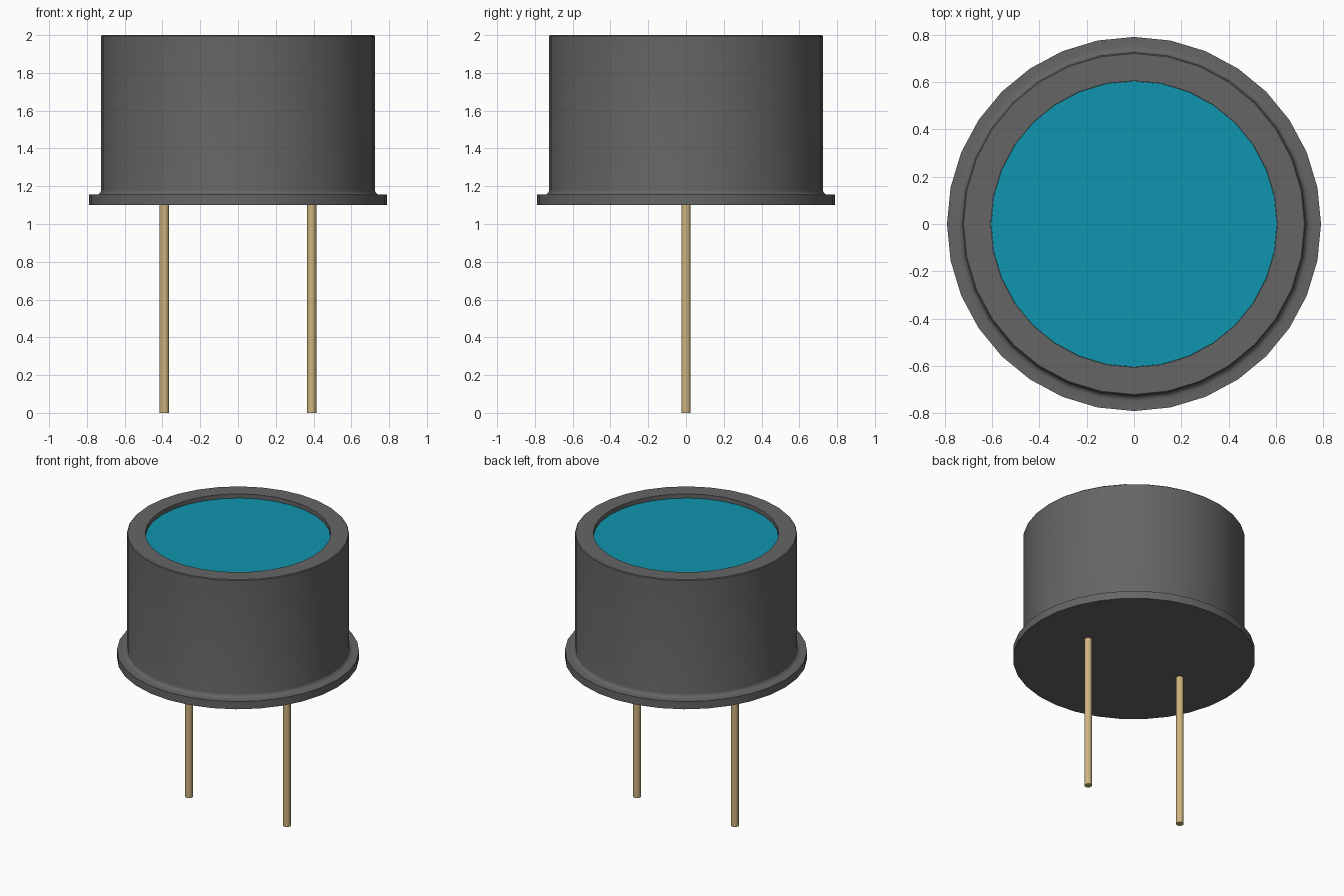
import bpy
import bmesh
import math

if "Cube" in bpy.data.objects:
    bpy.data.objects.remove(bpy.data.objects["Cube"])

SIDES = 32


def make_material(name, rgb):
    mat = bpy.data.materials.new(name)
    mat.use_nodes = True
    color = (*rgb, 1.0)
    mat.diffuse_color = color
    mat.node_tree.nodes["Principled BSDF"].inputs["Base Color"].default_value = color
    return mat


def lathe(name, profile, mat, sides=SIDES, location=(0, 0, 0)):
    """Revolve (radius, height) points around z; radius 0 closes an end."""
    bm = bmesh.new()
    verts = [bm.verts.new((r, 0, z)) for r, z in profile]
    edges = [bm.edges.new(pair) for pair in zip(verts, verts[1:])]
    bmesh.ops.spin(bm, geom=verts + edges, cent=(0, 0, 0), axis=(0, 0, 1),
                   angle=math.tau, steps=sides, use_duplicate=False)
    bmesh.ops.remove_doubles(bm, verts=bm.verts, dist=0.0005)
    bmesh.ops.recalc_face_normals(bm, faces=bm.faces)
    mesh = bpy.data.meshes.new(name)
    bm.to_mesh(mesh)
    bm.free()
    mesh.materials.append(mat)
    obj = bpy.data.objects.new(name, mesh)
    obj.location = location
    bpy.context.collection.objects.link(obj)
    bpy.ops.object.select_all(action="DESELECT")
    obj.select_set(True)
    bpy.context.view_layer.objects.active = obj
    bpy.ops.object.shade_smooth_by_angle(angle=math.radians(35))
    return obj


grey = make_material("dark grey metal", (0.13, 0.13, 0.13))
teal = make_material("teal glass", (0.005, 0.30, 0.43))
gold = make_material("gold pin", (0.62, 0.45, 0.21))

# Can: flanged base, small fillet, straight wall and recessed opening
base, flange_top, top, recess = 1.10, 1.155, 2.0, 1.97
wall, fillet = 0.725, 0.025
profile = [(0, base), (0.79, base), (0.79, flange_top)]
for i in range(5):
    a = math.radians(90 * i / 4)
    profile.append((wall + fillet * (1 - math.sin(a)),
                    flange_top + fillet * (1 - math.cos(a))))
profile += [(wall, top - 0.005), (wall - 0.005, top),
            (0.605, top), (0.605, recess - 0.01), (0, recess - 0.01)]
lathe("can_housing", profile, grey)

# Window set just below the rim
lathe("window", [(0, recess - 0.008), (0.604, recess - 0.008),
                 (0.604, recess), (0, recess)], teal)

# Two round lead pins
for side, x in (("left", 0.39), ("right", -0.39)):
    lathe(side + "_pin", [(0, 0), (0.025, 0), (0.025, base + 0.01), (0, base + 0.01)],
          gold, sides=16, location=(x, 0, 0))
